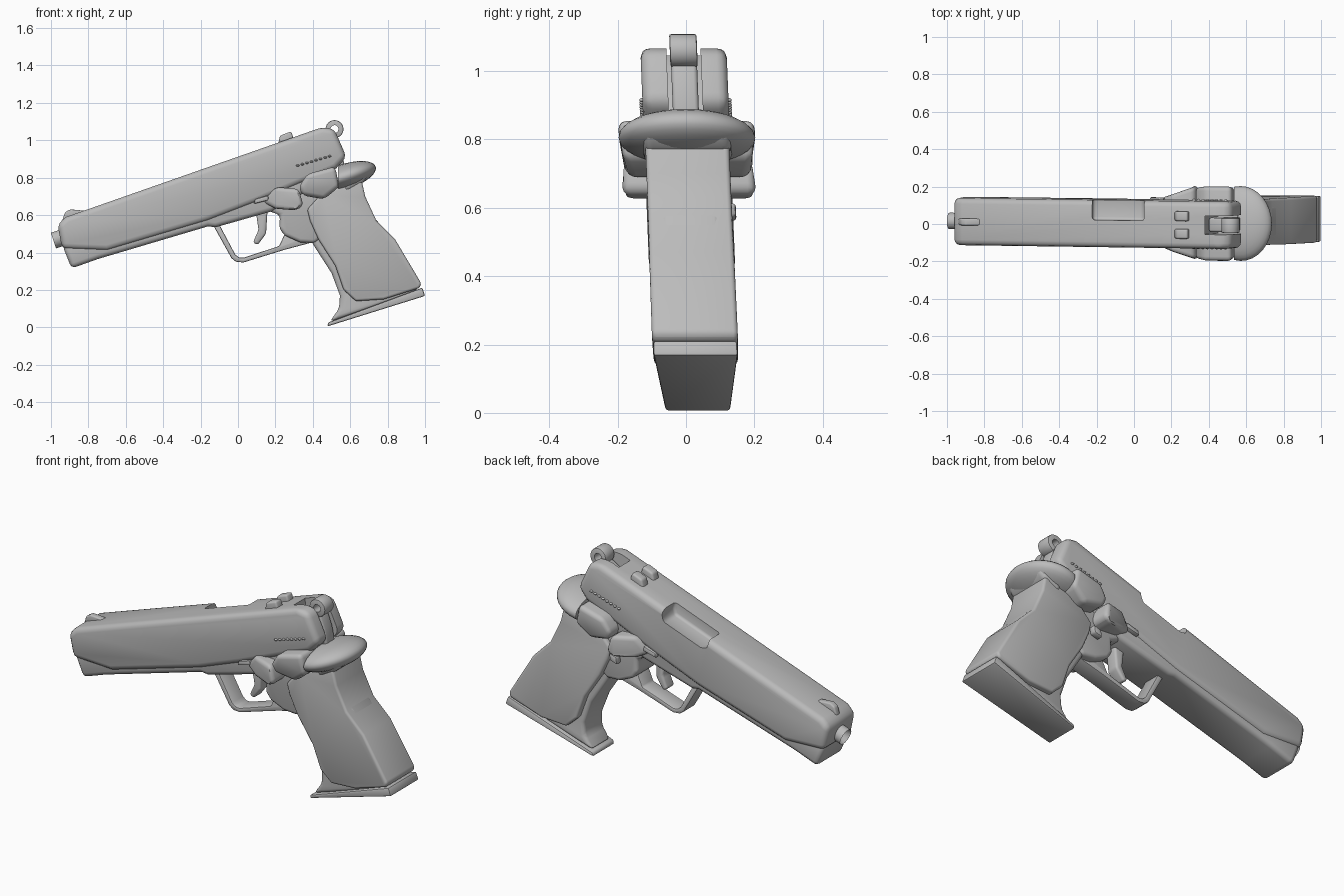
import bpy, bmesh, math
from mathutils import Matrix, Vector

cube = bpy.data.objects.get("Cube")
if cube:
    bpy.data.objects.remove(cube)

GREY = 0.5
metal = bpy.data.materials.new("plain grey")
metal.use_nodes = True
metal.diffuse_color = (GREY, GREY, GREY, 1)
metal.node_tree.nodes["Principled BSDF"].inputs["Base Color"].default_value = (GREY, GREY, GREY, 1)
SLOPE = math.radians(19)


def smooth(ob):
    bpy.ops.object.select_all(action='DESELECT')
    ob.select_set(True)
    bpy.context.view_layer.objects.active = ob
    bpy.ops.object.shade_smooth_by_angle(angle=math.radians(35))


def finish(name, bm):
    # the whole model leans slightly sideways with height
    for v in bm.verts:
        v.co.y += 0.035 - 0.04 * v.co.z
    bmesh.ops.recalc_face_normals(bm, faces=bm.faces)
    me = bpy.data.meshes.new(name)
    bm.to_mesh(me)
    bm.free()
    me.materials.append(metal)
    ob = bpy.data.objects.new(name, me)
    bpy.context.collection.objects.link(ob)
    smooth(ob)
    return ob


def prism(name, pts, half, y=0, bevel=0.0, segs=3):
    """Side profile (x, z) extruded across y; half is a number or a rule of (x, z)."""
    width = half if callable(half) else lambda x, z: half
    bm = bmesh.new()
    near, far = [[bm.verts.new((x, y + s * width(x, z), z)) for x, z in pts] for s in (-1, 1)]
    bm.faces.new(near)
    bm.faces.new(far[::-1])
    for i in range(len(pts)):
        j = (i + 1) % len(pts)
        bm.faces.new((near[j], near[i], far[i], far[j]))
    bmesh.ops.recalc_face_normals(bm, faces=bm.faces)
    if bevel:
        sharp = [e for e in bm.edges if e.calc_face_angle(0) > math.radians(28)]
        bmesh.ops.bevel(bm, geom=sharp, offset=bevel, segments=segs, profile=0.5,
                        affect='EDGES', clamp_overlap=True)
    return finish(name, bm)


def ball(name, centre, radii, tilt=0, cut_x=None):
    bm = bmesh.new()
    bmesh.ops.create_uvsphere(bm, u_segments=32, v_segments=16, radius=1)
    bm.transform(Matrix.Translation(centre) @ Matrix.Rotation(tilt, 4, 'Y') @ Matrix.Diagonal((*radii, 1)))
    if cut_x is not None:
        cut = bmesh.ops.bisect_plane(bm, geom=bm.verts[:] + bm.edges[:] + bm.faces[:],
                                     plane_co=(cut_x, 0, 0), plane_no=(-1, 0, 0), clear_outer=True)
        bmesh.ops.holes_fill(bm, edges=[e for e in bm.edges if e.is_boundary])
    return finish(name, bm)


def circle(cx, cz, r, n=24):
    return [(cx + r * math.cos(i * math.tau / n), cz + r * math.sin(i * math.tau / n)) for i in range(n)]


def carve(ob, cutters):
    for c in cutters:
        c.hide_render = True
        mod = ob.modifiers.new("cut", 'BOOLEAN')
        mod.operation, mod.solver, mod.object = 'DIFFERENCE', 'EXACT', c
        bpy.ops.object.select_all(action='DESELECT')
        bpy.context.view_layer.objects.active = ob
        bpy.ops.object.modifier_apply(modifier=mod.name)
        bpy.data.objects.remove(c)
    smooth(ob)


# slide, with a hammer slot and a side opening
slide = prism("slide", [(-0.965, 0.55), (-0.92, 0.59), (0.45, 1.07), (0.515, 1.06), (0.58, 0.91),
                        (0.525, 0.85), (0.1, 0.67), (-0.16, 0.57), (-0.7, 0.41), (-0.94, 0.42)],
              0.126, bevel=0.03)
slot = prism("slot_cutter", [(0.38, 1.3), (0.38, 1.0), (0.45, 0.88), (0.8, 0.88), (0.8, 1.3)], 0.05)
port = prism("port_cutter", [(-0.22, 0.79), (-0.18, 0.785), (0.05, 0.865), (0.06, 0.9),
                             (0.04, 1.0), (-0.23, 0.92)], 0.06, y=0.08, bevel=0.015)
carve(slide, [slot, port])

# frame under the slide
prism("frame_rail", [(-0.94, 0.44), (-0.89, 0.315), (-0.75, 0.365), (-0.16, 0.54), (-0.12, 0.535),
                     (0.18, 0.62), (0.5, 0.8), (0.5, 0.88)], 0.112, bevel=0.025)
prism("frame_heel", [(0.1, 0.68), (0.17, 0.62), (0.225, 0.6), (0.22, 0.53), (0.25, 0.49), (0.33, 0.455),
                     (0.41, 0.45), (0.6, 0.6), (0.62, 0.8), (0.4, 0.8)], 0.095, bevel=0.02)

# muzzle
axis = Vector((-math.cos(SLOPE), 0, -math.sin(SLOPE)))
barrel = bmesh.new()
bmesh.ops.create_cone(barrel, cap_ends=True, segments=24, radius1=0.044, radius2=0.044, depth=0.12)
end = [f for f in barrel.faces if f.normal.z > 0.9]
bmesh.ops.inset_region(barrel, faces=end, thickness=0.016)
bmesh.ops.translate(barrel, verts=end[0].verts[:], vec=(0, 0, -0.04))
barrel.transform(Matrix.Translation((-0.93, 0, 0.483)) @ axis.to_track_quat('Z', 'Y').to_matrix().to_4x4())
finish("muzzle", barrel)

# sights
prism("front_sight", [(-0.94, 0.57), (-0.925, 0.615), (-0.9, 0.63), (-0.86, 0.628), (-0.8, 0.62), (-0.8, 0.6)],
      0.018, bevel=0.008)
for side in (-1, 1):
    prism("rear_sight", [(0.21, 0.96), (0.225, 1.025), (0.285, 1.048), (0.3, 1.0)], 0.026,
          y=side * 0.047, bevel=0.01)

# hammer with a ring end
ring = prism("hammer_ring", circle(0.516, 1.06, 0.048), 0.04, bevel=0.006, segs=2)
carve(ring, [prism("ring_cutter", circle(0.516, 1.06, 0.021), 0.2)])
prism("hammer_body", [(0.4, 0.99), (0.42, 0.86), (0.57, 0.86), (0.555, 0.95), (0.53, 1.02), (0.475, 1.035)],
      0.038, bevel=0.012)

# trigger and its guard
prism("trigger", [(0.09, 0.66), (0.11, 0.52), (0.08, 0.455), (0.105, 0.44), (0.15, 0.5), (0.16, 0.66)],
      0.035, bevel=0.012)
prism("trigger_guard", [(-0.135, 0.55), (-0.035, 0.37), (-0.01, 0.35), (0.03, 0.347), (0.25, 0.415),
                        (0.4, 0.455), (0.4, 0.5), (0.25, 0.5), (0.22, 0.435), (0.03, 0.372),
                        (0.005, 0.373), (-0.015, 0.39), (-0.1, 0.55)],
      0.05, bevel=0.007, segs=2)

# grip: slim core, raised side panels and base plate
prism("grip_core", [(0.38, 0.72), (0.37, 0.5), (0.41, 0.43), (0.5, 0.29), (0.545, 0.17), (0.54, 0.1),
                    (0.49, 0.03), (0.95, 0.18), (0.96, 0.23), (0.82, 0.48), (0.7, 0.62), (0.66, 0.78)],
      lambda x, z: 0.085 + 0.02 * (x - 0.5), bevel=0.02)
prism("grip_panels", [(0.37, 0.63), (0.385, 0.57), (0.43, 0.47), (0.52, 0.33), (0.565, 0.2), (0.63, 0.14),
                      (0.78, 0.15), (0.97, 0.21), (0.98, 0.235), (0.84, 0.47), (0.74, 0.57),
                      (0.68, 0.7), (0.66, 0.79), (0.45, 0.72)],
      lambda x, z: 0.122 + 0.01 * (x - 0.6), bevel=0.04)
prism("base_plate", [(0.478, 0.005), (0.482, 0.026), (0.985, 0.212), (1.0, 0.168)],
      lambda x, z: 0.095 + 0.055 * (x - 0.48), bevel=0.008, segs=2)

# puffy collar wrapped round the top of the grip
ball("collar_rear", (0.57, 0, 0.805), (0.175, 0.2, 0.068), tilt=math.radians(-18), cut_x=0.535)
prism("collar_neck", [(0.53, 0.86), (0.57, 0.715), (0.67, 0.77), (0.71, 0.84)], 0.13, bevel=0.03)
prism("collar_middle", [(0.325, 0.75), (0.37, 0.82), (0.52, 0.86), (0.54, 0.75), (0.46, 0.685), (0.345, 0.705)],
      lambda x, z: 0.2 - 0.35 * max(0, 0.76 - z), bevel=0.035)
prism("collar_front", [(0.13, 0.67), (0.2, 0.75), (0.325, 0.74), (0.35, 0.65), (0.31, 0.625), (0.2, 0.635)],
      lambda x, z: min(0.195, 0.12 + 0.5 * (x - 0.13)), bevel=0.03)

# catches, grip button and side studs
for side in (-1, 1):
    prism("side_catch", [(0.085, 0.66), (0.09, 0.685), (0.16, 0.705), (0.165, 0.68)], 0.02,
          y=side * 0.115, bevel=0.006, segs=2)
    for i in range(8):
        t = i / 7
        ball("slide_stud", (0.32 + 0.17 * t, side * 0.126, 0.865 + 0.05 * t), (0.009, 0.009, 0.006))
prism("grip_button", [(0.32, 0.56), (0.325, 0.6), (0.37, 0.615), (0.365, 0.575)], 0.02,
      y=0.115, bevel=0.008, segs=2)
